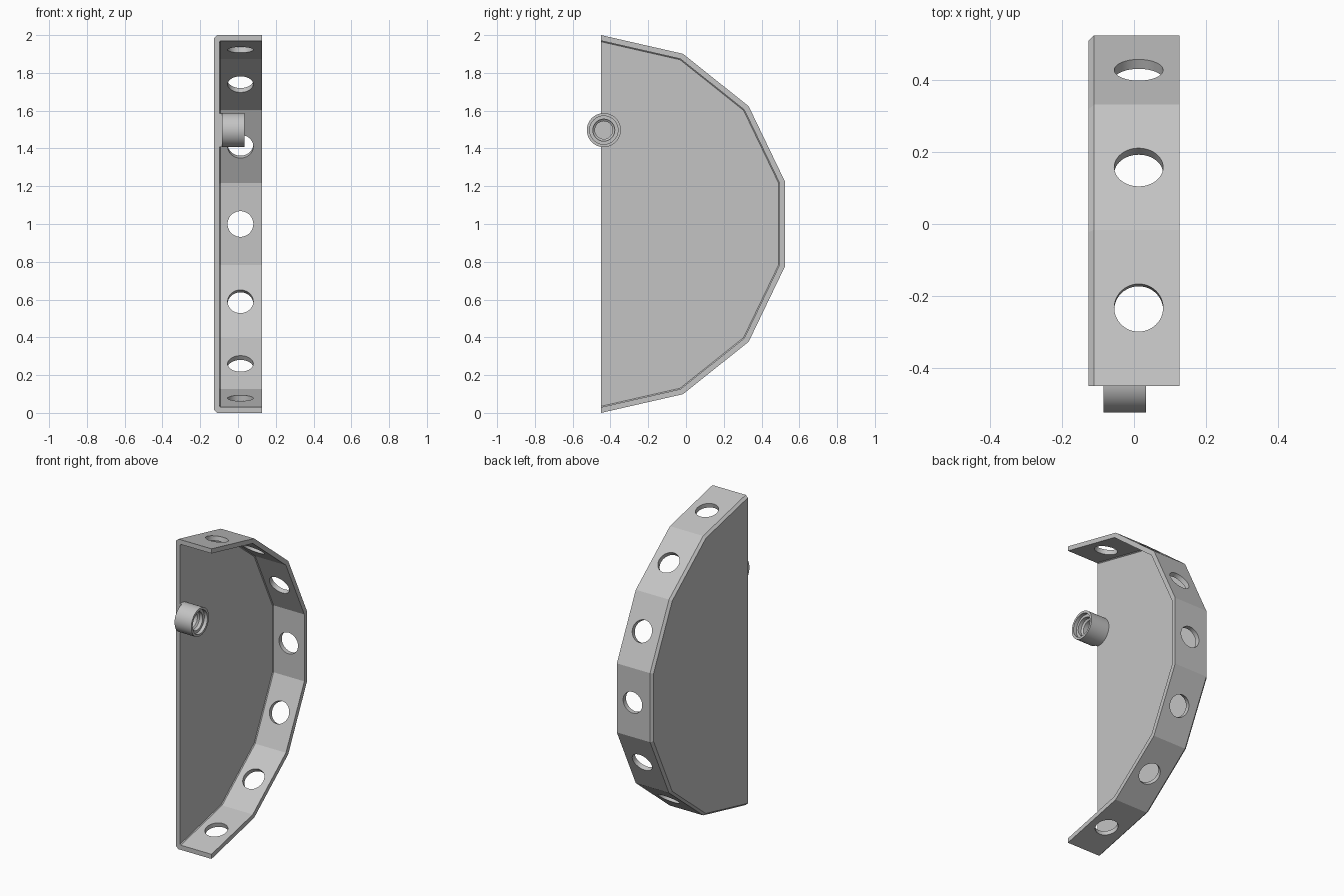
import bpy, bmesh
from math import pi, sin, cos
from mathutils import Matrix, Vector

cube = bpy.data.objects.get("Cube")
if cube:
    bpy.data.objects.remove(cube, do_unlink=True)

gray = bpy.data.materials.new("light gray")
gray.use_nodes = True
gray.diffuse_color = (0.55, 0.55, 0.55, 1)
gray.node_tree.nodes["Principled BSDF"].inputs["Base Color"].default_value = gray.diffuse_color

HALF_W = 0.126                      # half width across x
CENTER = Vector((0, -0.45, 1))      # centre of the half polygon
SIDES = 7
TUBE_Y, TUBE_Z = -0.435, 1.497


def make_object(name, bm):
    bmesh.ops.recalc_face_normals(bm, faces=bm.faces)
    mesh = bpy.data.meshes.new(name)
    bm.to_mesh(mesh)
    bm.free()
    obj = bpy.data.objects.new(name, mesh)
    bpy.context.collection.objects.link(obj)
    mesh.materials.append(gray)
    return obj


def select_only(obj):
    bpy.ops.object.select_all(action='DESELECT')
    obj.select_set(True)
    bpy.context.view_layer.objects.active = obj


def smooth(obj, angle):
    select_only(obj)
    bpy.ops.object.shade_smooth_by_angle(angle=angle)


def lathe_x(profile, segments=48):
    """Revolve (x, radius) points about the tube axis, closing both ends."""
    bm = bmesh.new()
    rings = [[bm.verts.new((x, TUBE_Y + r * cos(2 * pi * i / segments),
                            TUBE_Z + r * sin(2 * pi * i / segments)))
              for i in range(segments)] for x, r in profile]
    for a, b in zip(rings, rings[1:]):
        for i in range(segments):
            j = (i + 1) % segments
            bm.faces.new((a[i], a[j], b[j], b[i]))
    bm.faces.new(rings[0])
    bm.faces.new(rings[-1])
    return bm


# Housing: side plate with a faceted rim, as nested half-polygon outlines
section = [(-HALF_W, 0.985), (-HALF_W + 0.015, 1), (HALF_W, 1),
           (HALF_W, 0.97), (-0.093, 0.97), (-0.098, 0.965)]
bm = bmesh.new()
loops = []
for x, r in section:
    angles = [-pi / 2 + pi * k / SIDES for k in range(SIDES + 1)]
    loops.append([bm.verts.new(CENTER + Vector((x, r * cos(a), r * sin(a)))) for a in angles])
for a, b in zip(loops, loops[1:]):
    for i in range(SIDES):
        bm.faces.new((a[i], a[i + 1], b[i + 1], b[i]))
bm.faces.new(loops[0])
bm.faces.new(loops[-1])
bm.faces.new([l[0] for l in loops] + [l[-1] for l in reversed(loops)])
housing = make_object("housing", bm)

# Round hole through the middle of every rim facet
bm = bmesh.new()
for k in range(SIDES):
    a = -pi / 2 + pi * (k + 0.5) / SIDES
    out = Vector((0, cos(a), sin(a)))
    place = CENTER + out * 0.96 + Vector((0.013, 0, 0))
    turn = out.to_track_quat('Z', 'X').to_matrix().to_4x4()
    bmesh.ops.create_cone(bm, cap_ends=True, segments=48, radius1=0.068, radius2=0.068,
                          depth=0.16, matrix=Matrix.Translation(place) @ turn)
cutter = make_object("hole_cutter", bm)
cutter.hide_render = True
select_only(housing)
mod = housing.modifiers.new("holes", 'BOOLEAN')
mod.operation = 'DIFFERENCE'
mod.solver = 'EXACT'
mod.object = cutter
bpy.ops.object.modifier_apply(modifier=mod.name)
bpy.data.objects.remove(cutter, do_unlink=True)
smooth(housing, 0.3)

# Boss: low pad under the tube, trimmed flush with the plate edge
bm = lathe_x([(-0.11, 0.09), (-0.085, 0.09)])
cut = bmesh.ops.bisect_plane(bm, geom=bm.verts[:] + bm.edges[:] + bm.faces[:],
                             plane_co=CENTER, plane_no=(0, -1, 0), clear_outer=True)
bmesh.ops.holes_fill(bm, edges=bm.edges[:], sides=0)
smooth(make_object("tube_boss", bm), 0.5)

# Tube: short socket with a stepped bore
tube = make_object("tube_socket", lathe_x([
    (-0.085, 0.09), (0.034, 0.09), (0.034, 0.075), (0.012, 0.075),
    (0.012, 0.058), (-0.01, 0.058), (-0.018, 0.047), (-0.07, 0.047)]))
smooth(tube, 0.5)
